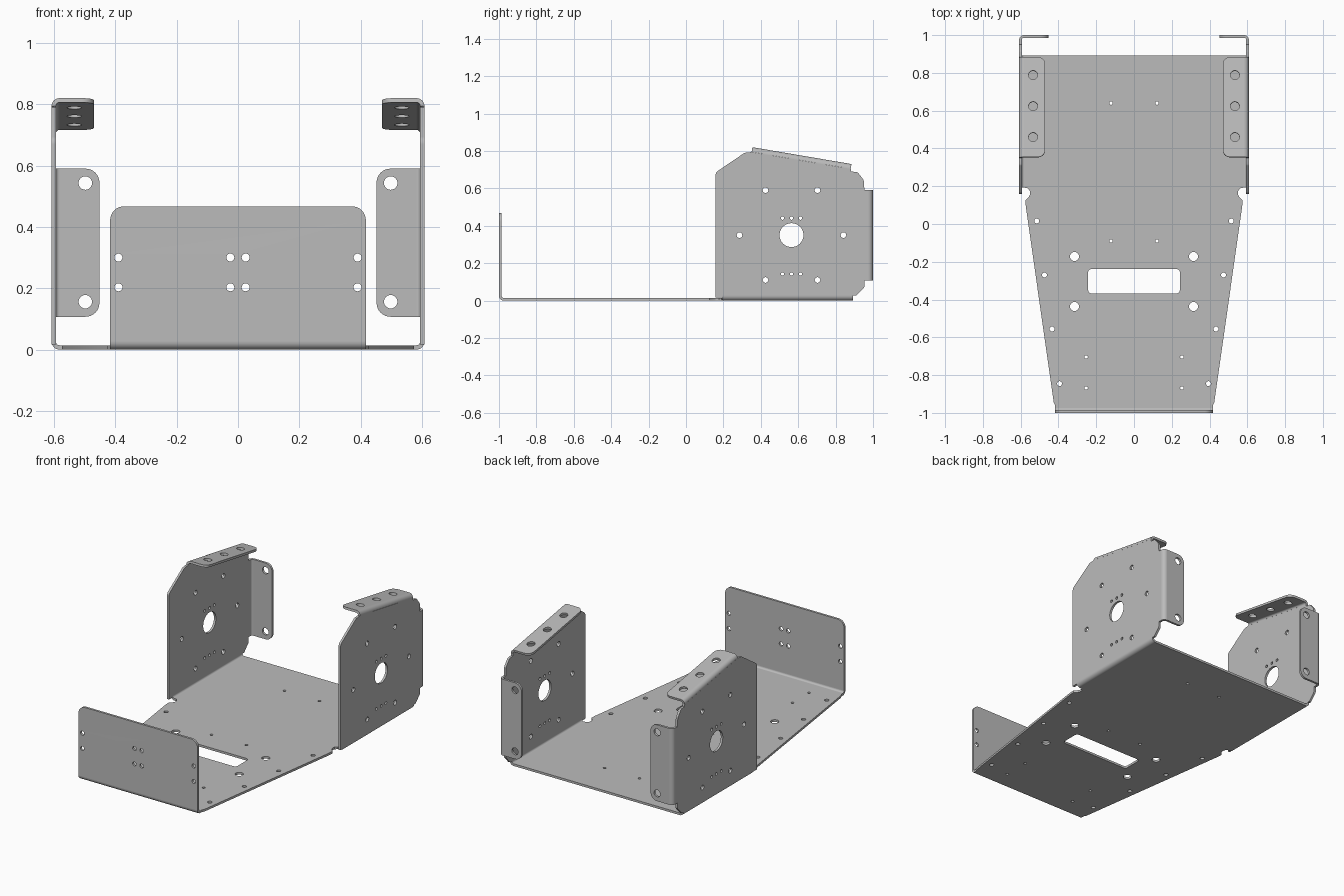
import bpy, bmesh, math
from mathutils import Vector, Matrix

if "Cube" in bpy.data.objects:
    bpy.data.objects.remove(bpy.data.objects["Cube"], do_unlink=True)

T = 0.014    # sheet thickness
R = 0.026    # outer bend radius
W = 0.608    # half width over the walls
XB = W - R   # x where the side bends start
X, Y, Z = Vector((1, 0, 0)), Vector((0, 1, 0)), Vector((0, 0, 1))

steel = bpy.data.materials.new("grey_steel")
steel.use_nodes = True
steel.diffuse_color = (0.5, 0.5, 0.5, 1)
steel.node_tree.nodes["Principled BSDF"].inputs["Base Color"].default_value = (0.5, 0.5, 0.5, 1)
parts = []


def add_part(name, mesh):
    mesh.materials.clear()
    mesh.materials.append(steel)
    ob = bpy.data.objects.new(name, mesh)
    bpy.context.collection.objects.link(ob)
    parts.append(ob)


def rounded(points):
    """Outline from (u, v) or (u, v, radius) corners."""
    out = []
    for i, p in enumerate(points):
        c = Vector(p[:2])
        if len(p) == 2:
            out.append(c)
            continue
        a = (Vector(points[i - 1][:2]) - c).normalized()
        b = (Vector(points[(i + 1) % len(points)][:2]) - c).normalized()
        half = a.angle(b) / 2
        reach, weight = p[2] / math.tan(half), math.sin(half)
        for k in range(9):
            t = k / 8
            wa, wc, wb = (1 - t) ** 2, 2 * t * (1 - t) * weight, t * t
            out.append(c + (a * wa + b * wb) * reach / (wa + wc + wb))
    return out


def circle(u, v, r, n=24):
    return [Vector((u + r * math.cos(k * math.tau / n), v + r * math.sin(k * math.tau / n)))
            for k in range(n)]


def panel(name, outline, holes, origin, u, v, slots=()):
    """Flat sheet with holes, centred in thickness on origin + u, v."""
    cu = bpy.data.curves.new(name, "CURVE")
    cu.dimensions, cu.fill_mode, cu.extrude = "2D", "BOTH", T / 2
    loops = [rounded(outline)] + [rounded(s) for s in slots] + [circle(*h) for h in holes]
    for loop in loops:
        sp = cu.splines.new("POLY")
        sp.points.add(len(loop) - 1)
        for pt, c in zip(sp.points, loop):
            pt.co = (c.x, c.y, 0, 1)
        sp.use_cyclic_u = True
    tmp = bpy.data.objects.new("outline", cu)
    bpy.context.collection.objects.link(tmp)
    dg = bpy.context.evaluated_depsgraph_get()
    mesh = bpy.data.meshes.new_from_object(tmp.evaluated_get(dg))
    bpy.data.objects.remove(tmp)
    bpy.data.curves.remove(cu)
    frame = Matrix((u, v, u.cross(v))).transposed().to_4x4()
    frame.translation = origin
    bm = bmesh.new()
    bm.from_mesh(mesh)
    bmesh.ops.remove_doubles(bm, verts=bm.verts, dist=1e-5)
    bm.transform(frame)
    bmesh.ops.recalc_face_normals(bm, faces=bm.faces)
    bm.to_mesh(mesh)
    bm.free()
    add_part(name, mesh)


def bend(name, start, run, e1, e2, n=8):
    """Quarter-round fold whose axis goes from start along run."""
    bm = bmesh.new()
    ring = []
    for radius, order in ((R, range(n + 1)), (R - T, range(n, -1, -1))):
        for k in order:
            a = k * math.pi / 2 / n
            ring.append(bm.verts.new(start + (e1 * math.cos(a) + e2 * math.sin(a)) * radius))
    face = bm.faces.new(ring)
    new = bmesh.ops.extrude_face_region(bm, geom=[face], use_keep_orig=True)["geom"]
    bmesh.ops.translate(bm, vec=run, verts=[g for g in new if isinstance(g, bmesh.types.BMVert)])
    bmesh.ops.recalc_face_normals(bm, faces=bm.faces)
    mesh = bpy.data.meshes.new(name)
    bm.to_mesh(mesh)
    bm.free()
    add_part(name, mesh)


def both(holes):
    return [(s * u, v, r) for u, v, r in holes for s in (1, -1)]


# Floor: tapered plate with round bend reliefs, a slot and mounting holes
FRONT_W, REAR = 0.417, 0.893
edge = [(XB, REAR), (XB, 0.193), (0.565, 0.19), (0.552, 0.176), (0.55, 0.158),
        (0.558, 0.142), (0.574, 0.125), (0.573, 0.095), (0.425, -0.945),
        (FRONT_W, -0.96), (FRONT_W, R - 1)]
floor_holes = both([(0.515, 0.016, 0.013), (0.474, -0.27, 0.013), (0.434, -0.556, 0.013),
                    (0.394, -0.845, 0.013), (0.315, -0.172, 0.024), (0.315, -0.437, 0.024),
                    (0.122, 0.64, 0.009), (0.122, -0.09, 0.009),
                    (0.253, -0.704, 0.009), (0.253, -0.868, 0.009)])
slot = [(-0.243, -0.368, 0.02), (0.243, -0.368, 0.02), (0.243, -0.238, 0.02), (-0.243, -0.238, 0.02)]
panel("floor_plate", edge + [(-x, y) for x, y in reversed(edge)], floor_holes,
      Z * T / 2, X, Y, [slot])

# Front plate folded up from the floor
panel("front_plate",
      [(-FRONT_W, R), (FRONT_W, R), (FRONT_W, 0.467, 0.045), (-FRONT_W, 0.467, 0.045)],
      both([(x, z, 0.013) for x in (0.39, 0.025) for z in (0.203, 0.3)]),
      Y * (T / 2 - 1), X, Z)
bend("front_bend", Vector((-FRONT_W, R - 1, R)), X * 2 * FRONT_W, -Y, -Z)

# Side wall shape, in y and z
CY, CZ = 0.564, 0.35
wall = [(0.158, 0.016), (0.193, 0.016), (0.193, R), (0.91, R), (0.954, 0.072, 0.02),
        (0.954, 0.107), (1 - R, 0.107), (1 - R, 0.59), (0.954, 0.59), (0.95, 0.645, 0.02),
        (0.917, 0.687, 0.015), (0.883, 0.69), (0.881, 0.704), (0.351, 0.794),
        (0.313, 0.79, 0.02), (0.158, 0.685, 0.03)]
wall_holes = [(CY, CZ, 0.064, 40)]
for s in (1, -1):
    wall_holes += [(CY + s * 0.278, CZ, 0.015)]
    wall_holes += [(CY + s * 0.139, CZ + d, 0.015) for d in (-0.24, 0.24)]
wall_holes += [(CY + d, z, 0.009) for d in (-0.048, 0, 0.048) for z in (0.142, 0.441)]

# Slope of the top flanges
slope = Vector((0, 0.53, -0.09))
length = slope.length
slope.normalize()
up = X.cross(slope)
top_edge = Vector((0, 0.355, 0.82))

for s, side in ((1, "left"), (-1, "right")):
    out = X * s
    # Wall and its fold to the floor
    panel("side_wall_" + side, wall, wall_holes, out * (W - T / 2), Y, Z)
    bend("floor_bend_" + side, out * XB + Y * 0.193 + Z * R, Y * (REAR - 0.193), out, -Z)
    # Sloping top flange
    panel("top_flange_" + side,
          [(XB, 0), (0.47, 0, 0.04), (0.47, length, 0.04), (XB, length)],
          [(0.534, d, 0.024) for d in (0.107, 0.273, 0.44)],
          top_edge - up * T / 2, out, slope)
    bend("top_bend_" + side, out * XB + top_edge - up * R, slope * length, out, up)
    # Rear flange
    panel("rear_flange_" + side,
          [(XB, 0.107), (0.452, 0.107, 0.045), (0.452, 0.59, 0.045), (XB, 0.59)],
          [(0.498, 0.156, 0.022), (0.498, 0.543, 0.022)],
          Y * (1 - T / 2), out, Z)
    bend("rear_bend_" + side, out * XB + Y * (1 - R) + Z * 0.107, Z * 0.483, out, Y)

# Smooth folds and hole walls, sharp sheet edges
bpy.ops.object.select_all(action="DESELECT")
for ob in parts:
    ob.select_set(True)
bpy.context.view_layer.objects.active = parts[0]
bpy.ops.object.shade_smooth_by_angle(angle=math.radians(30))
